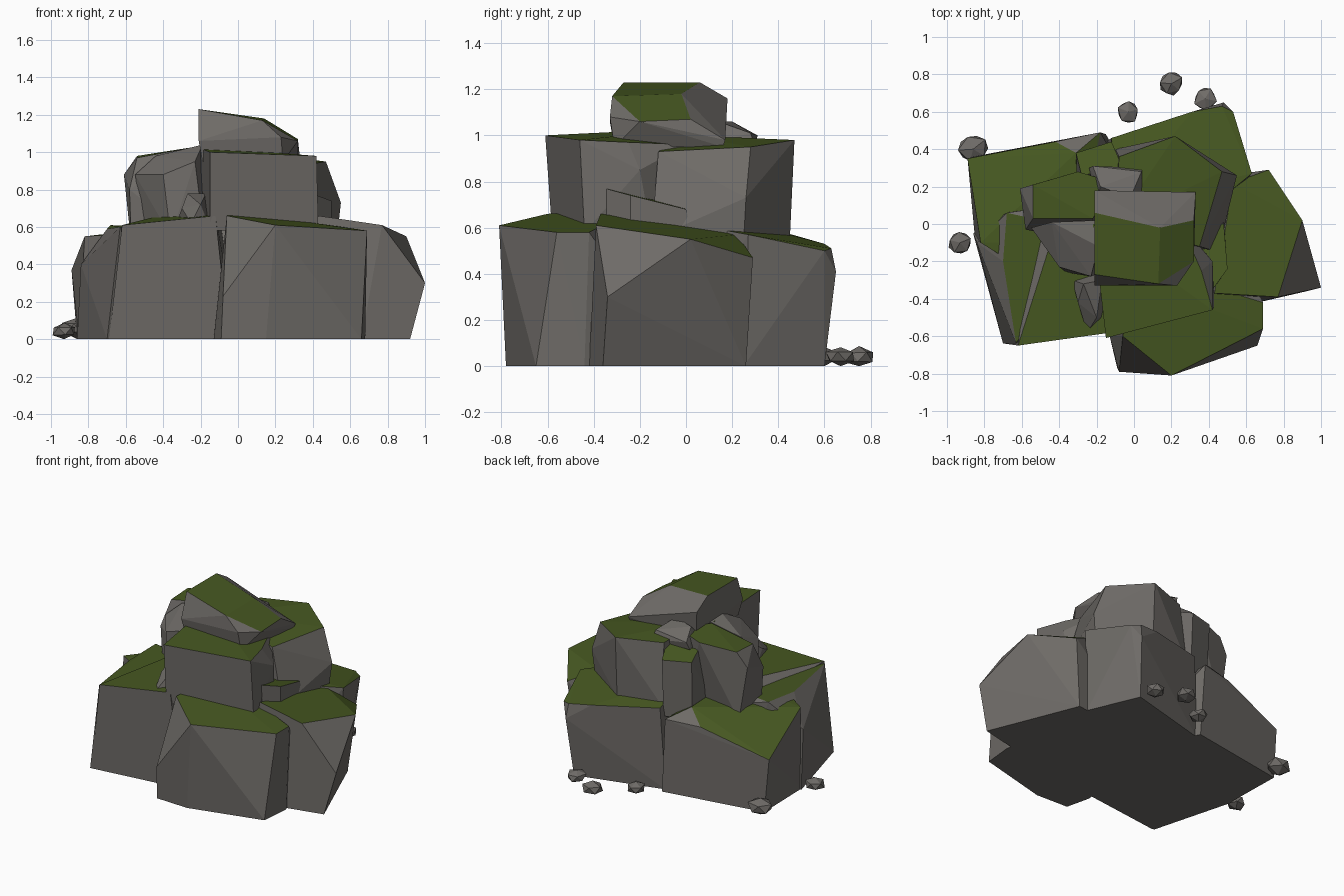
import bpy
import bmesh
import random
from mathutils import Vector, Matrix

default_cube = bpy.data.objects.get("Cube")
if default_cube:
    bpy.data.objects.remove(default_cube, do_unlink=True)


def flat_material(name, colour):
    material = bpy.data.materials.new(name)
    material.use_nodes = True
    material.diffuse_color = colour
    shader = material.node_tree.nodes["Principled BSDF"]
    shader.inputs["Base Color"].default_value = colour
    shader.inputs["Roughness"].default_value = 1
    return material


STONE = flat_material("grey stone", (.158, .148, .137, 1))
MOSS = flat_material("moss green", (.061, .096, .015, 1))
MOSS_DIRECTION = Vector((0, -.2, 1)).normalized()
BARE = 2  # moss limit that no face can reach


def finish(name, bm, moss_limit):
    """Merge coplanar facets, put moss on upward faces and link the rock."""
    bmesh.ops.dissolve_limit(bm, angle_limit=.06, verts=bm.verts[:], edges=bm.edges[:])
    bmesh.ops.recalc_face_normals(bm, faces=bm.faces[:])
    bm.normal_update()
    for face in bm.faces:
        face.smooth = False
        if face.normal.dot(MOSS_DIRECTION) > moss_limit:
            face.material_index = 1
    mesh = bpy.data.meshes.new(name)
    bm.to_mesh(mesh)
    bm.free()
    mesh.materials.append(STONE)
    mesh.materials.append(MOSS)
    rock_object = bpy.data.objects.new(name, mesh)
    bpy.context.collection.objects.link(rock_object)


def hull(bm, points):
    """Wrap a convex chiselled block around the points."""
    verts = [bm.verts.new(point) for point in points]
    result = bmesh.ops.convex_hull(bm, input=verts)
    loose = set(result["geom_interior"] + result["geom_unused"])
    bmesh.ops.delete(bm, geom=[v for v in loose if isinstance(v, bmesh.types.BMVert)],
                     context="VERTS")


def rock(name, base, foot, crown, moss_limit=.79):
    """Rock from a footprint at the base height and the corners of its crown."""
    bm = bmesh.new()
    hull(bm, [(x, y, base) for x, y in foot] + crown)
    finish(name, bm, moss_limit)


# Lower tier: large boulders
rock("front_left_boulder", 0,
     [(-.69, -.64), (-.05, -.56), (0, 0), (-.5, .05)],
     [(-.62, -.65, .61), (-.12, -.58, .66), (-.1, .05, .67), (-.42, -.02, .66),
      (-.34, .09, .65), (-.53, .04, .54)])
rock("left_boulder", 0,
     [(-.7, -.64), (-.86, -.05), (-.5, .1), (-.5, -.5)],
     [(-.63, -.64, .6), (-.7, -.2, .59), (-.68, .06, .61), (-.84, -.1, .4),
      (-.5, .02, .6), (-.5, -.4, .6), (-.4, .1, .54)])
rock("back_left_boulder", 0,
     [(-.86, .36), (-.15, .48), (.1, 0), (-.5, -.3), (-.85, -.08)],
     [(-.89, .35, .37), (-.42, .44, .51), (-.18, .49, .52), (-.31, .38, .6),
      (-.82, -.1, .55), (-.5, -.3, .57), (-.3, -.1, .61)], .62)
rock("front_boulder", 0,
     [(-.13, -.6), (-.09, -.77), (.15, -.78), (.66, -.65), (.68, -.44), (.5, 0), (-.1, 0)],
     [(-.06, -.6, .66), (.2, -.81, .61), (.69, -.56, .58), (.69, -.42, .58),
      (.3, -.3, .64), (0, -.3, .68), (-.08, -.79, .23)])
rock("right_boulder", 0,
     [(.92, -.36), (.66, -.42), (.2, -.35), (.1, .2), (.67, .26)],
     [(1, -.34, .3), (.9, .02, .55), (.72, .29, .47), (.77, -.39, .61),
      (.43, -.37, .66), (.53, .22, .57)], .66)
rock("back_boulder", 0,
     [(-.15, .44), (.45, .6), (.6, .25), (.3, -.1), (-.2, -.1)],
     [(-.12, .46, .57), (.31, .6, .53), (.47, .63, .51), (.48, .65, .41),
      (.53, .6, .5), (.63, .27, .57), (.3, 0, .62), (-.1, .1, .66)])

# Middle tier: blocks stacked on the boulders
rock("front_block", .58,
     [(-.15, -.58), (.43, -.44), (.38, -.15), (-.2, 0)],
     [(-.15, -.61, 1), (.42, -.46, .98), (.36, -.25, .97), (.25, 0, .96),
      (-.22, 0, 1.03), (.42, -.2, .85)])
rock("right_block", .55,
     [(.45, -.15), (.53, .25), (.22, .45), (-.1, .4), (0, -.1)],
     [(.35, -.12, .93), (.47, .28, .95), (.22, .47, .98), (-.08, .36, .98),
      (-.1, 0, 1), (.55, .26, .73)])
rock("left_block", .5,
     [(-.57, -.02), (-.2, -.1), (-.1, .2), (-.55, .2)],
     [(-.61, .19, .88), (-.54, .21, .98), (-.54, .03, .97), (-.22, .03, 1.03),
      (-.58, -.03, .8), (-.3, .28, 1.01), (-.1, .22, 1.03)])
rock("left_crag", .55,
     [(-.5, -.02), (-.36, -.26), (-.18, -.26), (-.18, 0)],
     [(-.55, -.02, .88), (-.4, -.23, .88), (-.23, -.28, .95), (-.19, -.12, 1.04),
      (-.2, .02, 1.03), (-.44, .01, .98)], BARE)
rock("back_column", .5,
     [(-.3, .36), (-.12, .42), (-.1, .1), (-.3, .1)],
     [(-.31, .38, .91), (-.12, .44, .9), (-.28, .26, .95), (-.06, .3, .95)])
rock("back_cap", .95,
     [(-.24, .3), (.05, .3), (.05, .05), (-.2, .1)],
     [(-.22, .31, 1), (.04, .28, 1.01), (-.18, .2, 1.06), (-.02, .14, 1.06)], BARE)

# Small wedged stones on the ledges
rock("left_wedge", .62,
     [(-.33, -.3), (-.25, -.58), (-.16, -.5), (-.18, -.25)],
     [(-.27, -.32, .78), (-.17, -.3, .78), (-.3, -.42, .7), (-.2, -.5, .72)], BARE)
rock("right_wedge", .6,
     [(.34, -.3), (.43, -.34), (.5, -.24), (.48, .02), (.34, 0)],
     [(.34, -.3, .76), (.42, -.35, .77), (.5, -.24, .74), (.48, 0, .68),
      (.34, 0, .69)])

# Slanted capstone
rock("capstone", .95,
     [(-.19, -.31), (.24, -.31), (.32, .16), (-.19, .16)],
     [(-.21, -.27, 1.23), (-.21, .06, 1.23), (.14, -.02, 1.18), (.13, -.32, 1.17),
      (-.21, -.33, 1.06), (.23, -.33, 1.08), (.32, -.2, 1.06), (.32, .02, 1.07),
      (.33, .17, .98), (-.21, .18, 1.16)])

# Loose pebbles behind and beside the pile
random.seed(4)
for number, (x, y, size) in enumerate([(.38, .67, .07), (.2, .75, .07),
                                       (-.03, .6, .065), (-.86, .4, .09),
                                       (-.93, -.1, .07)], 1):
    pebble = bmesh.new()
    bmesh.ops.create_icosphere(pebble, subdivisions=1, radius=size)
    for vert in pebble.verts:
        vert.co *= random.uniform(.85, 1.1)
    pebble.transform(Matrix.Rotation(random.uniform(0, 6), 4, "Z")
                     @ Matrix.Diagonal((1, .95, .64, 1)))
    lowest = min(vert.co.z for vert in pebble.verts)
    pebble.transform(Matrix.Translation((x, y, -lowest)))
    finish(f"pebble_{number}", pebble, BARE)
